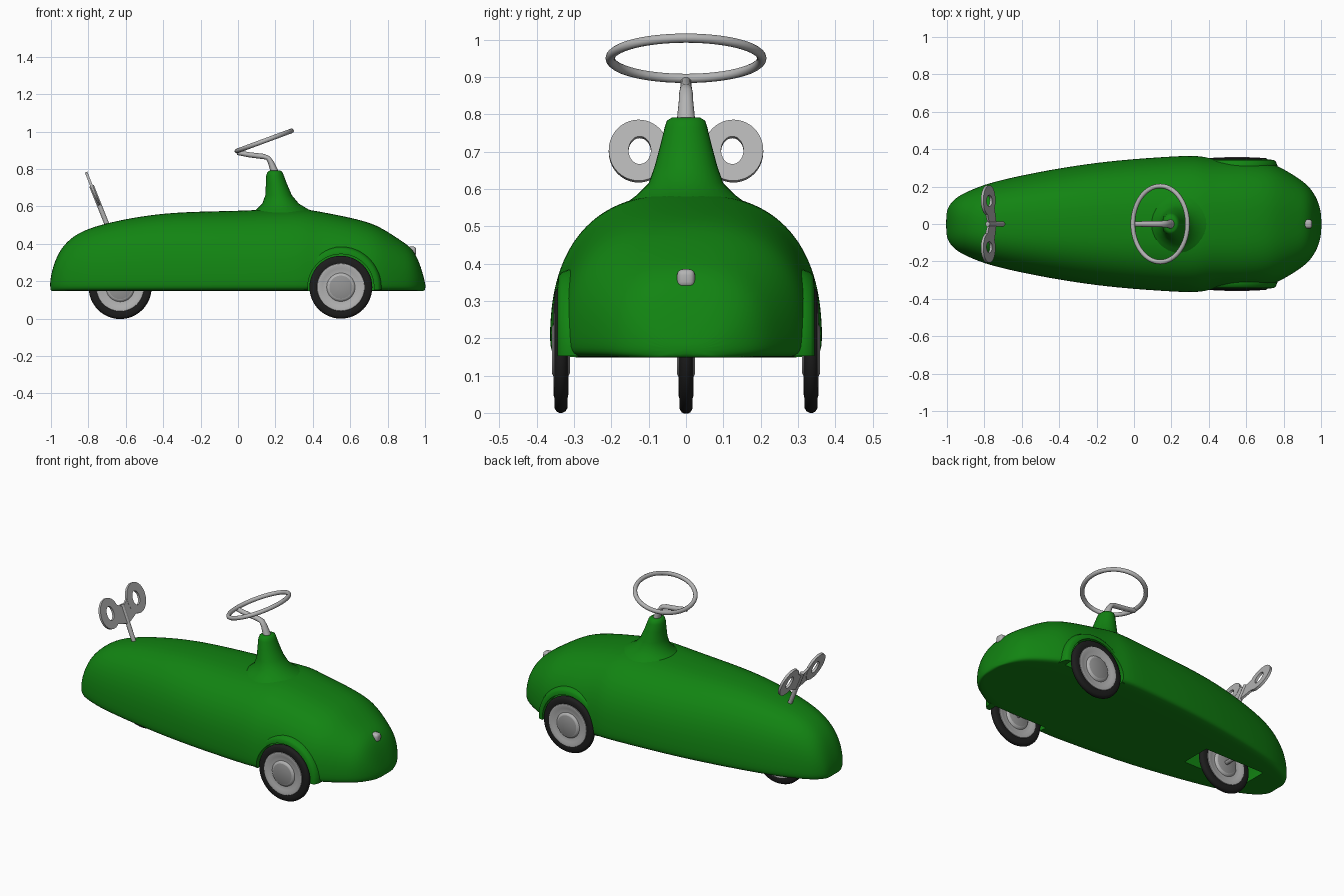
import bpy, bmesh
from math import sin, cos, pi, radians
from mathutils import Vector

cube = bpy.data.objects.get("Cube")
if cube:
    bpy.data.objects.remove(cube, do_unlink=True)


def material(name, rgb, rough=0.5):
    m = bpy.data.materials.new(name)
    m.use_nodes = True
    m.diffuse_color = (*rgb, 1)
    node = m.node_tree.nodes["Principled BSDF"]
    node.inputs["Base Color"].default_value = (*rgb, 1)
    node.inputs["Roughness"].default_value = rough
    return m


GREEN = material("body green", (0.006, 0.23, 0.006))
STEEL = material("light grey metal", (0.45, 0.45, 0.45))
HUB = material("hub grey", (0.3, 0.3, 0.3))
BLACK = material("tyre black", (0.012, 0.012, 0.012))


def smooth(obj, angle=40):
    bpy.ops.object.select_all(action="DESELECT")
    obj.select_set(True)
    bpy.context.view_layer.objects.active = obj
    bpy.ops.object.shade_smooth_by_angle(angle=radians(angle))


def apply_all(obj):
    bpy.context.view_layer.objects.active = obj
    for mod in list(obj.modifiers):
        bpy.ops.object.modifier_apply(modifier=mod.name)


def loft(name, rings, mat, closed=False):
    """Skin a row of equal point rings, capped at the ends unless closed."""
    bm = bmesh.new()
    rows = [[bm.verts.new(p) for p in ring] for ring in rings]
    n = len(rows[0])
    pairs = list(zip(rows, rows[1:]))
    if closed:
        pairs.append((rows[-1], rows[0]))
    else:
        bm.faces.new(rows[0])
        bm.faces.new(rows[-1])
    for a, b in pairs:
        for i in range(n):
            j = (i + 1) % n
            bm.faces.new((a[i], a[j], b[j], b[i]))
    bmesh.ops.recalc_face_normals(bm, faces=bm.faces)
    mesh = bpy.data.meshes.new(name)
    bm.to_mesh(mesh)
    bm.free()
    mesh.materials.append(mat)
    obj = bpy.data.objects.new(name, mesh)
    bpy.context.collection.objects.link(obj)
    return obj


def lathe(name, profile, centre, mat, floor=-1, steps=48):
    """Turn (radius, y) points about an axis along y."""
    cx, cy, cz = centre
    rings = [[(cx + r * cos(2 * pi * i / steps), cy + y,
               max(floor, cz + r * sin(2 * pi * i / steps)))
              for i in range(steps)] for r, y in profile]
    return loft(name, rings, mat)


def cut(obj, cutter):
    mod = obj.modifiers.new("cut", "BOOLEAN")
    mod.operation = "DIFFERENCE"
    mod.solver = "EXACT"
    mod.object = cutter
    apply_all(obj)


def tube(name, points, radius, mat):
    curve = bpy.data.curves.new(name, "CURVE")
    curve.dimensions = "3D"
    curve.bevel_depth = radius
    curve.bevel_resolution = 4
    curve.use_fill_caps = True
    curve.materials.append(mat)
    spline = curve.splines.new("POLY")
    spline.points.add(len(points) - 1)
    for p, co in zip(spline.points, points):
        p.co = (*co, 1)
    obj = bpy.data.objects.new(name, curve)
    bpy.context.collection.objects.link(obj)
    return obj


# Body shell: x, half width, roof height
STATIONS = [(-1.005, .06, .2), (-.99, .1, .28), (-.95, .145, .375),
            (-.88, .18, .445), (-.78, .22, .492), (-.6, .262, .535),
            (-.4, .3, .565), (-.2, .33, .574), (0, .35, .577),
            (.2, .363, .587), (.34, .37, .59), (.41, .352, .578),
            (.55, .35, .552), (.7, .338, .518), (.78, .308, .479),
            (.88, .247, .413), (.94, .2, .37), (.98, .135, .275),
            (1.003, .06, .18)]


def section(x, w, h):
    base, k = .168, 2 / 2.55
    half = [(w * .6, .148), (w - .018, .148)]
    for i in range(10):
        t = i * pi / 20
        half.append((w * cos(t) ** k, base + (h - base) * sin(t) ** k))
    return ([(x, y, z) for y, z in half] + [(x, 0, h)]
            + [(x, -y, z) for y, z in reversed(half)])


body = loft("body", [section(*s) for s in STATIONS], GREEN)
body.modifiers.new("smooth", "SUBSURF").levels = 2
apply_all(body)

# Wheel wells and flared front arches
FRONT, REAR = (.55, .335, .168), (-.63, 0, .166)
for side, s in (("left", 1), ("right", -1)):
    well = lathe("well_cutter", [(.177, s * .29), (.177, s * .45)],
                 (FRONT[0], 0, FRONT[2]), GREEN)
    arch = lathe(side + "_front_arch",
                 [(.222, s * .25), (.216, s * .315), (.208, s * .334),
                  (.198, s * .342), (.18, s * .344)],
                 (FRONT[0], 0, FRONT[2]), GREEN, floor=.152)
    cut(body, well)
    cut(arch, well)
    smooth(arch, 50)
    bpy.data.objects.remove(well, do_unlink=True)
well = lathe("rear_well_cutter", [(.2, -.09), (.2, .09)], REAR, GREEN)
cut(body, well)
bpy.data.objects.remove(well, do_unlink=True)
smooth(body, 45)

# Steering cowl: z, rear x, front x, half width
COWL = [(.5, -.02, .56, .24), (.555, .06, .45, .17), (.585, .1, .375, .13),
        (.615, .13, .325, .1), (.66, .146, .288, .084), (.72, .149, .262, .068),
        (.765, .151, .245, .057), (.783, .157, .238, .051), (.791, .168, .228, .038)]
cowl = loft("steering_cowl",
            [[((a + b) / 2 + (b - a) / 2 * cos(i * pi / 16), w * sin(i * pi / 16), z)
              for i in range(32)] for z, a, b, w in COWL], GREEN)
smooth(cowl, 50)

# Wheels and axles
TYRE = [(.11, .01), (.128, .0165), (.155, .0175), (.164, .012), (.168, .004)]
RIM = [(.001, .024), (.062, .024), (.07, .02), (.076, .013), (.1, .014),
       (.116, .02), (.126, .019), (.13, .012)]


def wheel(name, centre):
    tyre = TYRE + [(r, -y) for r, y in reversed(TYRE)]
    smooth(lathe(name + "_tyre", tyre, centre, BLACK))
    rim = lathe(name + "_hub", RIM + [(r, -y) for r, y in reversed(RIM)], centre, STEEL)
    rim.data.materials.append(HUB)
    for f in rim.data.polygons:
        far = max((Vector((v.x, 0, v.z)) - Vector((centre[0], 0, centre[2]))).length
                  for v in (rim.data.vertices[i].co for i in f.vertices))
        f.material_index = int(far < .065)
    smooth(rim, 50)


wheel("front_left", FRONT)
wheel("front_right", (FRONT[0], -FRONT[1], FRONT[2]))
wheel("rear", REAR)
lathe("front_axle", [(.012, -.33), (.012, .33)], (FRONT[0], 0, FRONT[2]), HUB, steps=16)
lathe("rear_axle", [(.012, -.1), (.012, .1)], REAR, HUB, steps=16)

# Steering wheel, tilted towards the rider
centre, along = Vector((.14, 0, .95)), Vector((.157, 0, .058))
rings = []
for i in range(64):
    a = 2 * pi * i / 64
    mid = centre + along * cos(a) * .93 + Vector((0, .203 * sin(a), 0))
    out = (along.normalized() * cos(a) + Vector((0, sin(a), 0))).normalized()
    up = Vector((-along.z, 0, along.x)).normalized()
    rings.append([mid + (out * cos(b) + up * sin(b)) * .0125
                  for b in (2 * pi * j / 12 for j in range(12))])
smooth(loft("steering_wheel", rings, STEEL, closed=True), 60)

# Steering column: x, z, radius of each ring, bent back to the wheel
COLUMN = [(.205, .76, .027, .9), (.19, .8, .023, .85), (.175, .838, .019, .8),
          (.16, .86, .018, .5), (.135, .867, .016, .1), (.06, .876, .015, .1),
          (-.005, .888, .014, .1)]
smooth(loft("steering_column",
            [[(x + r * cos(b) * t, r * sin(b), z + r * cos(b) * (1 - t))
              for b in (2 * pi * j / 16 for j in range(16))]
             for x, z, r, t in COLUMN], STEEL), 60)

# Wind-up key: two pierced lobes, a web and a shaft, leaning back
lean = Vector((-.11, 0, .275)).normalized()
normal = Vector((lean.z, 0, -lean.x))
root = Vector((-.703, 0, .51))


def on_key(y, v, depth):
    return root + lean * v + normal * depth + Vector((0, y, 0))


def oval(y, v, ry, rv, depth):
    return [on_key(y + ry * cos(a), v + rv * sin(a), depth)
            for a in (2 * pi * i / 40 for i in range(40))]


for side, s in (("left", 1), ("right", -1)):
    smooth(loft("key_" + side + "_lobe",
                [oval(s * .127, .206, .08, .088, .007),
                 oval(s * .124, .206, .03, .04, .007),
                 oval(s * .124, .206, .03, .04, -.007),
                 oval(s * .127, .206, .08, .088, -.007)], STEEL, closed=True))
WEB = [(-.09, .13), (0, .1), (.09, .13), (.06, .235), (0, .2), (-.06, .235)]
loft("key_web", [[on_key(y, v, d) for y, v in WEB] for d in (-.006, .006)], STEEL)
tube("key_shaft", [on_key(0, v, 0) for v in (-.04, .1, .215)], .013, STEEL)

# Nose lamp
bpy.ops.mesh.primitive_cube_add(size=1, location=(.928, 0, .36))
lamp = bpy.context.object
lamp.name = "nose_lamp"
lamp.scale = (.05, .048, .05)
bpy.ops.object.transform_apply(location=False, rotation=False, scale=True)
bevel = lamp.modifiers.new("round", "BEVEL")
bevel.width, bevel.segments = .016, 4
apply_all(lamp)
lamp.data.materials.append(STEEL)
smooth(lamp, 60)
